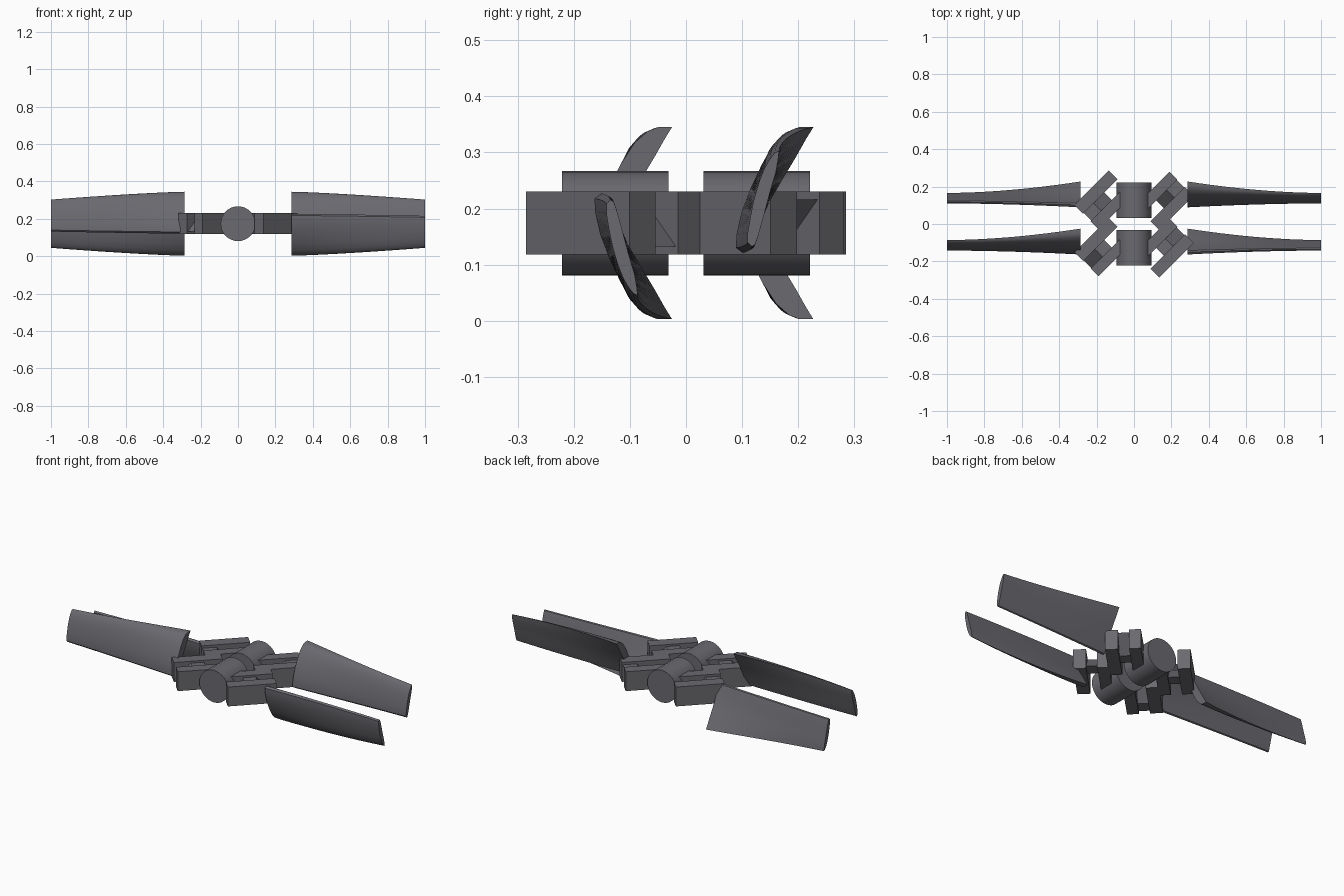
import bpy, bmesh, math
from mathutils import Matrix, Vector

old = bpy.data.objects.get("Cube")
if old:
    bpy.data.objects.remove(old, do_unlink=True)

grey = bpy.data.materials.new("dark grey metal")
grey.use_nodes = True
COLOUR = (0.145, 0.142, 0.16, 1)
grey.diffuse_color = COLOUR
grey.node_tree.nodes["Principled BSDF"].inputs["Base Color"].default_value = COLOUR

AXIS_Z = 0.174
HUB_Y = 0.126


def finish(bm, name, matrix, smooth=False):
    """Place the mesh, fix its normals and link it as an object."""
    bmesh.ops.transform(bm, matrix=matrix, verts=bm.verts)
    bmesh.ops.recalc_face_normals(bm, faces=bm.faces)
    mesh = bpy.data.meshes.new(name)
    bm.to_mesh(mesh)
    bm.free()
    mesh.materials.append(grey)
    obj = bpy.data.objects.new(name, mesh)
    bpy.context.collection.objects.link(obj)
    if smooth:
        bpy.ops.object.select_all(action='DESELECT')
        obj.select_set(True)
        bpy.context.view_layer.objects.active = obj
        bpy.ops.object.shade_smooth_by_angle(angle=math.radians(35))


def loft(sections):
    """Skin a row of closed sections and cap both ends."""
    bm = bmesh.new()
    rings = [[bm.verts.new(p) for p in s] for s in sections]
    n = len(rings[0])
    for a, b in zip(rings, rings[1:]):
        for i in range(n):
            j = (i + 1) % n
            bm.faces.new((a[i], a[j], b[j], b[i]))
    bm.faces.new(rings[0])
    bm.faces.new(rings[-1])
    return bm


# Blade outlines as (y, z), relative to the hub centre
ROOT = [(-.025, .053), (-.037, .044), (-.036, .02), (-.027, -.02), (-.012, -.06),
        (.01, -.106), (.035, -.144), (.058, -.164), (.076, -.171), (.101, -.171),
        (.088, -.15), (.07, -.118), (.046, -.078), (.023, -.038), (.004, .002),
        (-.009, .032), (-.016, .049)]
TIP = [(-.009, .042), (-.016, .034), (-.016, .016), (-.011, -.013), (-.005, -.042),
       (.004, -.073), (.014, -.098), (.024, -.115), (.032, -.125), (.04, -.129),
       (.038, -.112), (.034, -.09), (.025, -.06), (.017, -.03), (.009, .0),
       (.002, .025), (-.003, .038)]


def blade():
    sections = []
    steps = 12
    for k in range(steps + 1):
        t = k / steps
        ty = 1 - (1 - t) ** 1.8
        tz = t ** 1.3
        sections.append([(0.287 + 0.713 * t, a[0] + (b[0] - a[0]) * ty,
                          a[1] + (b[1] - a[1]) * tz) for a, b in zip(ROOT, TIP)])
    return loft(sections)


def plate(length, width, height):
    bm = bmesh.new()
    bmesh.ops.create_cube(bm, size=1)
    bmesh.ops.scale(bm, vec=(length, width, height), verts=bm.verts)
    return bm


def brace():
    """Slanted bar that bridges the gap between two plates."""
    side = [(.125, -.042), (.04, .045), (-.03, .045), (.05, -.042)]
    return loft([[(u, v, z) for u, z in side] for v in (-.032, .032)])


for row, hub_y, flip in (("front", -HUB_Y, 1), ("rear", HUB_Y, -1)):
    place = Matrix.Translation((0, hub_y, AXIS_Z)) @ Matrix.Diagonal((1, 1, flip, 1))

    # Round hub
    bm = bmesh.new()
    bmesh.ops.create_cone(bm, cap_ends=True, segments=32, radius1=.093,
                          radius2=.093, depth=.19)
    finish(bm, row + "_hub", place @ Matrix.Rotation(math.pi / 2, 4, 'X'), True)

    for side, angle in (("left", 0), ("right", math.pi)):
        # Blades turn about the hub axis
        finish(blade(), f"{row}_{side}_blade",
               place @ Matrix.Rotation(angle, 4, 'Y'), True)

        # Arm plates and brace turn about the vertical
        arm = (place @ Matrix.Rotation(angle, 4, 'Z')
               @ Matrix.Translation((.162, -.002, 0))
               @ Matrix.Rotation(math.pi / 4, 4, 'Z'))
        for label, v in (("outer", -.059), ("inner", .061)):
            finish(plate(.26, .066 if label == "outer" else .06, .112),
                   f"{row}_{side}_{label}_plate", arm @ Matrix.Translation((0, v, 0)))
        finish(brace(), f"{row}_{side}_brace", arm)
